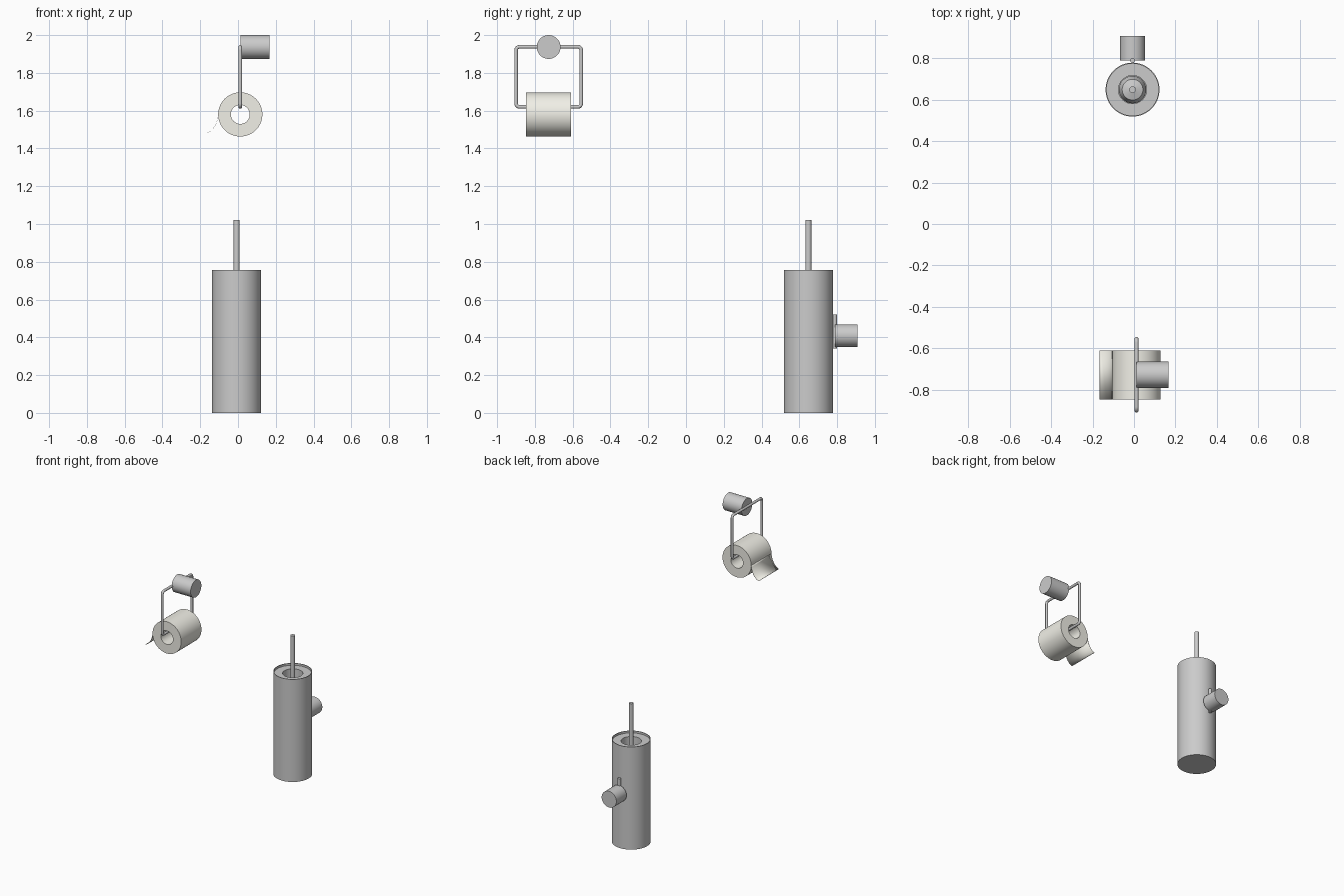
import bpy, bmesh, math
from mathutils import Vector, Matrix

if "Cube" in bpy.data.objects:
    bpy.data.objects.remove(bpy.data.objects["Cube"])

paper = bpy.data.materials.new("paper")
paper.diffuse_color = (0.88, 0.87, 0.80, 1)
paper.use_nodes = True
paper.node_tree.nodes["Principled BSDF"].inputs["Base Color"].default_value = paper.diffuse_color


def finish(ob, mat=None):
    if mat:
        ob.data.materials.append(mat)
    bpy.ops.object.select_all(action='DESELECT')
    bpy.context.view_layer.objects.active = ob
    ob.select_set(True)
    bpy.ops.object.shade_smooth_by_angle(angle=math.radians(35))
    return ob


def lathe(name, profile, loc, axis='Z', closed=False, mat=None, segs=64):
    """Spin an (r, height) profile about an axis through loc."""
    bm = bmesh.new()
    vs = [bm.verts.new((r, 0, h)) for r, h in profile]
    es = [bm.edges.new(p) for p in zip(vs, vs[1:])]
    if closed:
        es.append(bm.edges.new((vs[-1], vs[0])))
    bmesh.ops.spin(bm, geom=vs + es, cent=(0, 0, 0), axis=(0, 0, 1),
                   angle=math.tau, steps=segs)
    bmesh.ops.remove_doubles(bm, verts=bm.verts, dist=1e-5)
    bmesh.ops.recalc_face_normals(bm, faces=bm.faces)
    turn = {'X': Matrix.Rotation(math.pi / 2, 4, 'Y'),
            'Y': Matrix.Rotation(-math.pi / 2, 4, 'X'),
            'Z': Matrix.Identity(4)}[axis]
    bm.transform(turn)
    me = bpy.data.meshes.new(name)
    bm.to_mesh(me)
    bm.free()
    ob = bpy.data.objects.new(name, me)
    ob.location = loc
    bpy.context.collection.objects.link(ob)
    return finish(ob, mat)


def rod(name, r, length, loc, axis='Z'):
    return lathe(name, [(0, 0), (r, 0), (r, length), (0, length)], loc, axis, segs=48)


# Brush container: outer shell, recessed lid ring and inner well
BX, BY = -0.007, 0.648
lathe("brush_container",
      [(0, 0), (0.13, 0), (0.13, 0.757), (0.125, 0.757), (0.125, 0.742),
       (0.068, 0.742), (0.068, 0.03), (0, 0.03)], (BX, BY, 0))

# Brush: head hidden in the well, handle sticking out
lathe("toilet_brush",
      [(0, 0.05), (0.06, 0.06), (0.066, 0.1), (0.066, 0.28), (0.05, 0.32),
       (0.016, 0.33), (0.016, 1.022), (0, 1.022)], (BX, BY, 0), segs=48)

# Container wall mount and its hanging pin
rod("container_mount", 0.06, 0.118, (BX, 0.789, 0.409), 'Y')
rod("container_pin", 0.011, 0.178, (BX, 0.788, 0.342))

# Paper holder: wall mount
HX, HY = 0.012, -0.727
rod("holder_mount", 0.063, 0.154, (HX, HY, 1.937), 'X')

# Paper holder: closed wire loop with rounded corners
hw, z0, z1, cr = 0.1725, 1.62, 1.938, 0.018
points = []
for i, (sy, zc) in enumerate([(1, z1 - cr), (-1, z1 - cr), (-1, z0 + cr), (1, z0 + cr)]):
    for k in range(7):
        a = math.pi / 2 * (i + k / 6)
        points.append((HX, HY + sy * (hw - cr) + cr * math.cos(a), zc + cr * math.sin(a)))
curve = bpy.data.curves.new("holder_wire", 'CURVE')
curve.dimensions = '3D'
curve.bevel_depth = 0.0095
curve.bevel_resolution = 4
spline = curve.splines.new('POLY')
spline.points.add(len(points) - 1)
for p, co in zip(spline.points, points):
    p.co = (*co, 1)
spline.use_cyclic_u = True
wire = bpy.data.objects.new("holder_wire", curve)
bpy.context.collection.objects.link(wire)
bpy.ops.object.select_all(action='DESELECT')
bpy.context.view_layer.objects.active = wire
wire.select_set(True)
bpy.ops.object.convert(target='MESH')
finish(bpy.context.view_layer.objects.active)

# Paper roll with open core
RL, RZ = 0.236, 1.58
lathe("paper_roll", [(0.05, 0), (0.117, 0), (0.117, RL), (0.05, RL)],
      (HX, HY - RL / 2 - 0.001, RZ), 'Y', closed=True, mat=paper)

# Loose paper end curling away from the roll
a, b, c, d = [Vector(v) for v in ((-0.105, 1.58), (-0.107, 1.53), (-0.138, 1.487), (-0.166, 1.481))]
bm = bmesh.new()
prev = None
for i in range(13):
    t = i / 12
    p = a * (1 - t)**3 + b * 3 * t * (1 - t)**2 + c * 3 * t * t * (1 - t) + d * t**3
    row = [bm.verts.new((p.x, HY - 0.001 + s * RL / 2, p.y)) for s in (-1, 1)]
    if prev:
        bm.faces.new((prev[0], prev[1], row[1], row[0]))
    prev = row
me = bpy.data.meshes.new("loose_sheet")
bm.to_mesh(me)
bm.free()
sheet = bpy.data.objects.new("loose_sheet", me)
bpy.context.collection.objects.link(sheet)
finish(sheet, paper)
solid = sheet.modifiers.new("thickness", 'SOLIDIFY')
solid.thickness = 0.001
solid.offset = 0
